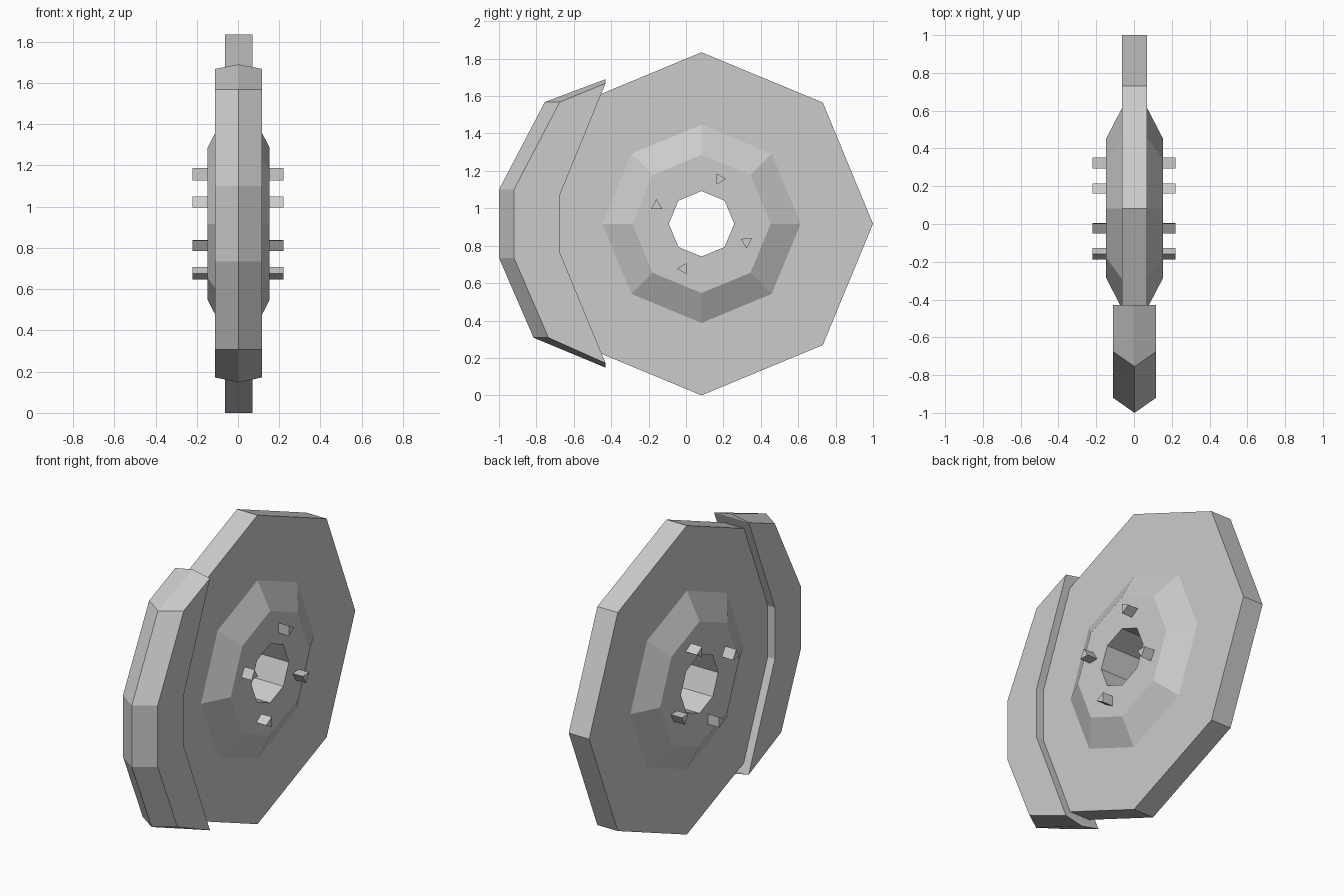
import bpy, bmesh
from math import pi, cos, sin, radians

if "Cube" in bpy.data.objects:
    bpy.data.objects.remove(bpy.data.objects["Cube"])

CX, CY, CZ = 0.003, 0.083, 0.917   # wheel axis runs along x through here


def make_object(name, verts, faces):
    mesh = bpy.data.meshes.new(name)
    mesh.from_pydata(verts, [], faces)
    bm = bmesh.new()
    bm.from_mesh(mesh)
    bmesh.ops.recalc_face_normals(bm, faces=bm.faces)
    bm.to_mesh(mesh)
    bm.free()
    obj = bpy.data.objects.new(name, mesh)
    bpy.context.collection.objects.link(obj)
    return obj


def lathe_x(name, profile, sides):
    """Revolve a closed (x, radius) profile about the wheel axis."""
    n = len(profile)
    verts = [(CX + x, CY + r * cos(2 * pi * s / sides), CZ + r * sin(2 * pi * s / sides))
             for s in range(sides) for x, r in profile]
    faces = []
    for s in range(sides):
        a, b = s * n, (s + 1) % sides * n
        for i in range(n):
            j = (i + 1) % n
            faces.append((a + i, a + j, b + j, b + i))
    return make_object(name, verts, faces)


def prism_x(name, y, z, radius, sides, half_len, turn):
    """Regular prism along x."""
    ring = [(y + radius * cos(turn + 2 * pi * i / sides),
             z + radius * sin(turn + 2 * pi * i / sides)) for i in range(sides)]
    verts = [(x, py, pz) for x in (-half_len, half_len) for py, pz in ring]
    faces = [tuple(range(sides)), tuple(range(sides, 2 * sides))]
    for i in range(sides):
        j = (i + 1) % sides
        faces.append((i, j, sides + j, sides + i))
    return make_object(name, verts, faces)


# Octagonal disc with raised, bevelled hub and centre hole
half = [(0.15, 0.175), (0.15, 0.37), (0.067, 0.53), (0.067, 0.917)]
lathe_x("wheel_disc", half + [(-x, r) for x, r in reversed(half)], 8)

# Four triangular studs passing through the hub
for k in range(4):
    a = radians(68 + 90 * k)
    prism_x(f"hub_stud_{k + 1}", CY + 0.259 * cos(a), CZ + 0.259 * sin(a),
            0.035, 3, 0.22, radians(1) + k * pi / 2)

# Front guard: two side outlines joined by a ridge down the middle
side = [(-0.43, 1.668), (-0.675, 1.568), (-0.92, 1.10), (-0.92, 0.735),
        (-0.735, 0.308), (-0.43, 0.172)]
ridge = [(-0.43, 1.69), (-0.755, 1.568), (-1.0, 1.10), (-1.0, 0.735),
         (-0.815, 0.308), (-0.43, 0.148)]
inner = [(-0.675, 0.765), (-0.675, 1.07)]
outline = side + inner
W = 0.114
verts = [(CX - W, y, z) for y, z in outline] + [(CX + W, y, z) for y, z in outline]
verts += [(CX, y, z) for y, z in ridge]
faces = [tuple(range(8)), tuple(range(8, 16))]
for i in range(5):                       # sloping outer faces
    faces.append((i, i + 1, 17 + i, 16 + i))
    faces.append((8 + i, 9 + i, 17 + i, 16 + i))
for i, j in ((5, 6), (6, 7), (7, 0)):    # inner faces
    faces.append((i, j, 8 + j, 8 + i))
faces += [(0, 8, 16), (5, 13, 21)]       # end caps
make_object("front_guard", verts, faces)
